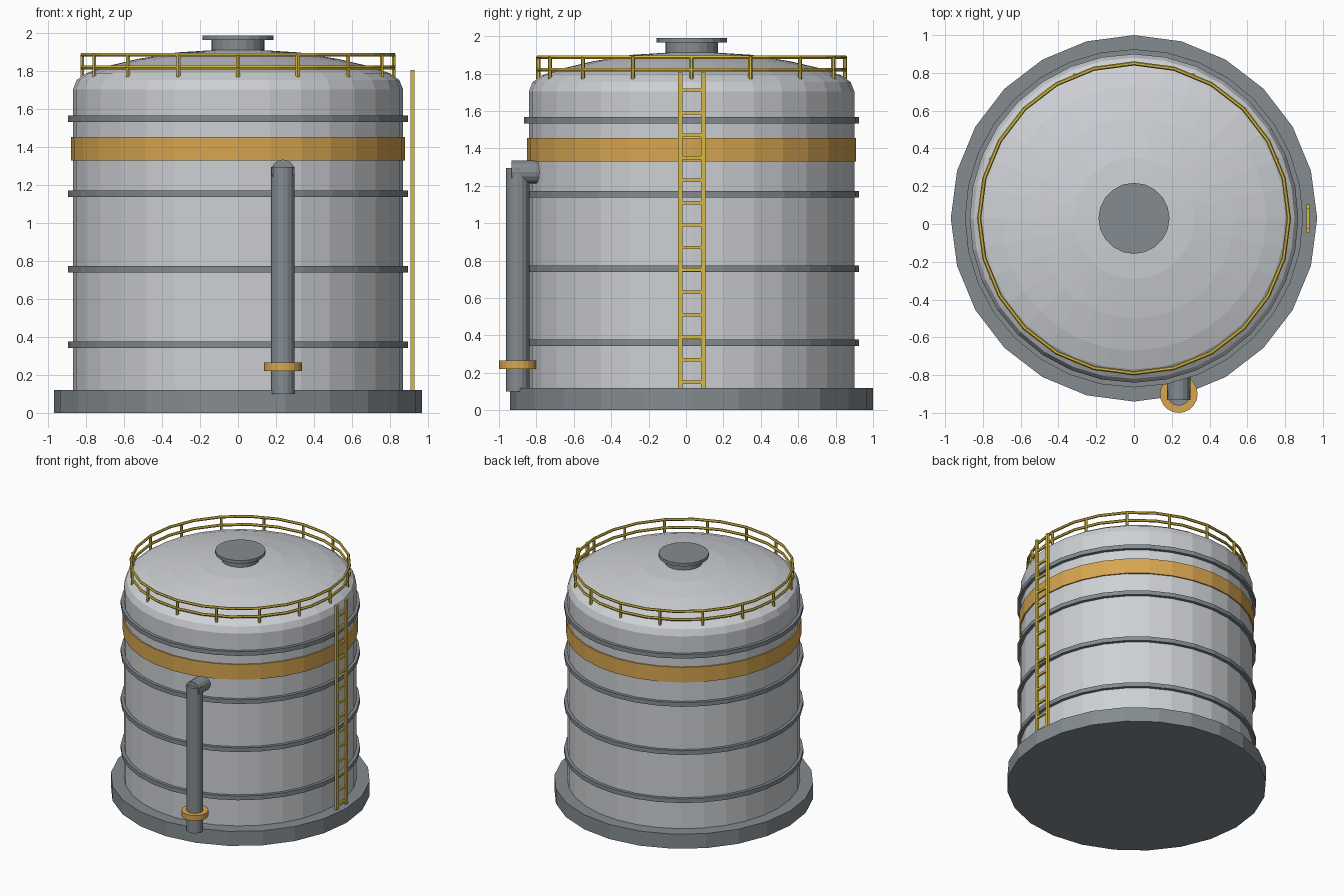
import bpy, bmesh, math
from mathutils import Matrix, Vector

cube = bpy.data.objects.get("Cube")
if cube:
    bpy.data.objects.remove(cube, do_unlink=True)

CY = 0.03  # tank axis, offset in y because the pipe sticks out in front


def material(name, rgb):
    m = bpy.data.materials.new(name)
    m.use_nodes = True
    m.diffuse_color = (*rgb, 1)
    bsdf = next(n for n in m.node_tree.nodes if n.type == 'BSDF_PRINCIPLED')
    bsdf.inputs["Base Color"].default_value = (*rgb, 1)
    return m


SHELL = material("pale_grey_paint", (0.61, 0.63, 0.66))
STEEL = material("dark_steel", (0.23, 0.26, 0.28))
ORANGE = material("orange_paint", (0.68, 0.38, 0.08))
YELLOW = material("safety_yellow", (0.66, 0.49, 0.06))


def finish(name, bm, mat):
    bmesh.ops.recalc_face_normals(bm, faces=bm.faces)
    mesh = bpy.data.meshes.new(name)
    bm.to_mesh(mesh)
    bm.free()
    mesh.materials.append(mat)
    obj = bpy.data.objects.new(name, mesh)
    bpy.context.collection.objects.link(obj)
    return obj


def lathe(name, profile, mat, sides=32, x=0, y=CY, closed=False):
    """Spin a (radius, z) profile around a vertical axis."""
    bm = bmesh.new()
    verts = [bm.verts.new((r, 0, z)) for r, z in profile]
    pairs = list(zip(verts, verts[1:]))
    if closed:
        pairs.append((verts[-1], verts[0]))
    edges = [bm.edges.new(p) for p in pairs]
    bmesh.ops.spin(bm, geom=verts + edges, cent=(0, 0, 0), axis=(0, 0, 1),
                   angle=math.tau, steps=sides, use_duplicate=False)
    bmesh.ops.remove_doubles(bm, verts=bm.verts, dist=0.0001)
    bmesh.ops.translate(bm, verts=bm.verts, vec=(x, y, 0))
    return finish(name, bm, mat)


def disc(name, r, z0, z1, mat, sides=32, x=0, y=CY):
    return lathe(name, [(0, z0), (r, z0), (r, z1), (0, z1)], mat, sides, x, y)


def add_rod(bm, a, b, r, sides=6):
    a, b = Vector(a), Vector(b)
    turn = (b - a).to_track_quat('Z', 'Y').to_matrix().to_4x4()
    bmesh.ops.create_cone(bm, cap_ends=True, segments=sides, radius1=r, radius2=r,
                          depth=(b - a).length,
                          matrix=Matrix.Translation((a + b) / 2) @ turn)


def add_box(bm, center, size):
    bmesh.ops.create_cube(bm, size=1, matrix=Matrix.Translation(center)
                          @ Matrix.Diagonal((*size, 1)))


# Foundation, shell and domed roof
disc("foundation", 0.97, 0, 0.12, STEEL, 24)
disc("tank_shell", 0.87, 0.12, 1.705, SHELL)
lathe("domed_roof", [(0.87, 1.705), (0.85, 1.755), (0.80, 1.79), (0.70, 1.825),
                     (0.53, 1.865), (0.32, 1.90), (0, 1.92)], SHELL)

# Stiffening hoops and painted band
for i in range(4):
    z = 0.36 + i * 0.397
    disc(f"hoop_{i + 1}", 0.895, z - 0.017, z + 0.017, STEEL)
disc("painted_band", 0.88, 1.33, 1.455, ORANGE)

# Roof hatch
disc("hatch_neck", 0.14, 1.88, 1.965, STEEL, 20)
disc("hatch_lid", 0.188, 1.965, 1.99, STEEL, 20)

# Guard rail around the roof
RAIL_R = 0.82
for name, z in (("top_rail", 1.887), ("middle_rail", 1.82)):
    ring = [(RAIL_R + 0.011 * math.cos(k * math.tau / 6),
             z + 0.011 * math.sin(k * math.tau / 6)) for k in range(6)]
    lathe(name, ring, YELLOW, 24, closed=True)
bm = bmesh.new()
for k in range(16):
    a = k * math.tau / 16
    px, py = RAIL_R * math.cos(a), CY + RAIL_R * math.sin(a)
    add_rod(bm, (px, py, 1.77), (px, py, 1.89), 0.011)
finish("rail_posts", bm, YELLOW)

# Ladder on the left side
bm = bmesh.new()
for side in (-1, 1):
    add_box(bm, (0.92, CY + side * 0.062, 0.963), (0.02, 0.024, 1.686))
for i in range(14):
    add_box(bm, (0.92, CY, 0.15 + i * 0.12), (0.016, 0.11, 0.018))
finish("ladder", bm, YELLOW)

# Feed pipe with its inlet and flange
PX, PY = 0.237, -0.90
disc("feed_pipe", 0.062, 0.10, 1.295, STEEL, 16, PX, PY)
bm = bmesh.new()
add_rod(bm, (PX, -0.932, 1.273), (PX, -0.76, 1.273), 0.062, 16)
finish("pipe_inlet", bm, STEEL)
disc("pipe_flange", 0.10, 0.22, 0.265, ORANGE, 20, PX, PY)
